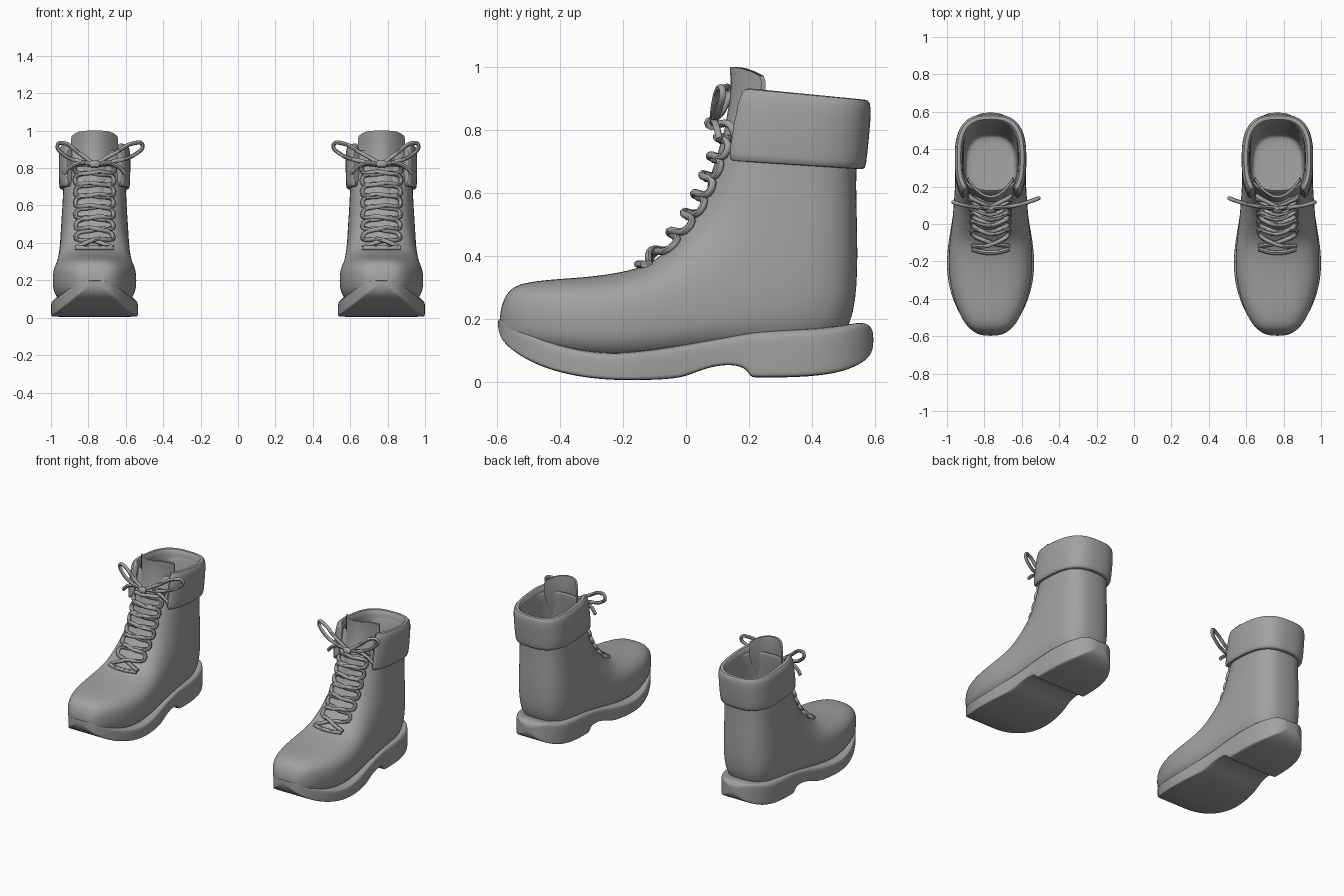
import bpy, bmesh, math

cube = bpy.data.objects.get("Cube")
if cube:
    bpy.data.objects.remove(cube)

grey = bpy.data.materials.new("boot_grey")
grey.use_nodes = True
grey.diffuse_color = (0.36, 0.36, 0.36, 1)
grey.node_tree.nodes["Principled BSDF"].inputs["Base Color"].default_value = grey.diffuse_color

CENTRE = 0.767
made = []


def add_object(name, mesh, subdivide=0):
    """Link a mesh, give it the material and optional smoothing."""
    mesh.materials.clear()
    mesh.materials.append(grey)
    obj = bpy.data.objects.new(name, mesh)
    bpy.context.collection.objects.link(obj)
    if subdivide:
        modifier = obj.modifiers.new("smooth_surface", "SUBSURF")
        modifier.levels = modifier.render_levels = subdivide
    made.append(obj)
    return obj


def loft(name, rings, side, subdivide=0):
    """Skin a list of closed rings and cap both ends."""
    bm = bmesh.new()
    loops = [[bm.verts.new((side * (x + CENTRE), y, z)) for x, y, z in ring] for ring in rings]
    for a, b in zip(loops, loops[1:]):
        for i in range(len(a)):
            j = (i + 1) % len(a)
            bm.faces.new((a[i], a[j], b[j], b[i]))
    bm.faces.new(loops[0])
    bm.faces.new(loops[-1])
    bmesh.ops.recalc_face_normals(bm, faces=bm.faces)
    mesh = bpy.data.meshes.new(name)
    bm.to_mesh(mesh)
    bm.free()
    return add_object(name, mesh, subdivide)


def tube(name, paths, side, radius=0.012):
    """Round cords along smooth paths, turned into a mesh."""
    curve = bpy.data.curves.new(name, "CURVE")
    curve.dimensions = "3D"
    curve.bevel_depth = radius
    curve.bevel_resolution = 2
    curve.resolution_u = 6
    curve.use_fill_caps = True
    for path in paths:
        spline = curve.splines.new("BEZIER")
        spline.bezier_points.add(len(path) - 1)
        for point, (x, y, z) in zip(spline.bezier_points, path):
            point.co = (side * (x + CENTRE), y, z)
            point.handle_left_type = point.handle_right_type = "AUTO"
    helper = bpy.data.objects.new(name + "_path", curve)
    mesh = bpy.data.meshes.new_from_object(helper)
    bpy.data.objects.remove(helper)
    return add_object(name, mesh)


def super_point(angle, power):
    c, s = math.cos(angle), math.sin(angle)
    return (math.copysign(abs(c) ** (2 / power), c), math.copysign(abs(s) ** (2 / power), s))


# Upper sections from toe to rim: top y, top z, bottom y, bottom z, half width
OUTER = [
    (-.592, .2, -.592, .17, .03), (-.588, .24, -.588, .15, .07),
    (-.567, .288, -.567, .12, .105), (-.53, .312, -.53, .1, .14),
    (-.45, .324, -.45, .08, .182), (-.35, .33, -.34, .06, .213),
    (-.25, .34, -.22, .05, .227), (-.15, .36, -.08, .06, .222),
    (-.09, .39, .06, .08, .208), (-.03, .45, .2, .09, .198),
    (.03, .53, .38, .09, .19), (.06, .59, .52, .13, .186),
    (.085, .65, .548, .3, .18), (.105, .7, .545, .5, .172),
    (.125, .75, .54, .66, .168), (.15, .84, .55, .8, .166),
    (.17, .9, .565, .875, .166)]
# Lining sections from rim down to the insole
INNER = [
    (.185, .9, .55, .875, .15), (.17, .8, .525, .78, .147),
    (.14, .65, .5, .5, .145), (.12, .4, .49, .3, .143),
    (.11, .23, .48, .21, .14), (.13, .22, .46, .2, .12)]


def upper_ring(ty, tz, by, bz, half):
    ring = []
    for i in range(28):
        u, v = super_point(math.tau * i / 28, 2.8)
        t = (v + 1) / 2
        ring.append((half * u, by + (ty - by) * t, bz + (tz - bz) * t))
    return ring


def front(z):
    """Y of the shaft's front line at height z."""
    for a, b in zip(OUTER[6:], OUTER[7:]):
        if z <= b[1]:
            return a[0] + (b[0] - a[0]) * (z - a[1]) / (b[1] - a[1])
    return OUTER[-1][0]


# Sole stations: y, bottom z, top z, half width
SOLE = [
    (-.598, .17, .2, .03), (-.588, .135, .197, .075), (-.56, .105, .18, .11),
    (-.5, .065, .152, .155), (-.42, .033, .12, .196), (-.32, .012, .097, .226),
    (-.22, .004, .09, .235), (-.12, .005, .1, .229), (-.01, .01, .117, .21),
    (.05, .04, .128, .2), (.13, .057, .142, .193), (.19, .046, .154, .19),
    (.205, .014, .157, .19), (.22, .013, .16, .19), (.32, .013, .166, .19),
    (.42, .018, .17, .182), (.5, .032, .178, .155), (.555, .056, .19, .112),
    (.585, .08, .18, .072), (.596, .11, .155, .03)]
HALF_SECTION = [(.5, 0), (.97, 0), (1, .04), (1, .5), (1, .85), (.95, 1), (.5, 1)]
SECTION = HALF_SECTION + [(-u, v) for u, v in reversed(HALF_SECTION)]

# Folded cuff cross-section: outward offset, height fraction
CUFF = [(.016, 0), (.022, .03), (.024, .5), (.024, .9), (.012, 1),
        (-.01, 1), (-.02, .92), (-.02, .5), (-.018, .03), (-.01, 0)]


def cuff_ring(angle):
    u, v = super_point(angle, 2.8)
    ring = []
    for out, h in CUFF:
        y0, y1 = .095 + .045 * h, .55 + .018 * h
        y = (y0 + y1) / 2 + v * ((y1 - y0) / 2 + out)
        z = .69 + .228 * h - .015 * v - .006 * h * v
        ring.append((u * (.168 + out), y, z))
    return ring


def tongue_ring(z, y, half, droop):
    xs = [half * i / 6 for i in range(-6, 7)]
    outside = [(x, y + 6.3 * x * x, z - droop * (x / half) ** 4) for x in xs]
    inside = [(x * .96, py + .013, pz) for x, py, pz in reversed(outside)]
    return outside + inside


def lace_point(x, z, lift):
    return (x, front(z) + 2 * x * x - .85 * lift, z + .5 * lift)


def bow_path(points, scale):
    return [(x * scale, .085 + .8 * (x * scale) ** 2, z) for x, z in points]


ROWS = 7
LOOP = [(0, .82), (.09, .885), (.16, .932), (.197, .925), (.165, .872), (.08, .836), (0, .82)]
END = [(0, .82), (.07, .828), (.13, .805), (.165, .77)]

for side, prefix in ((1, "left_"), (-1, "right_")):
    loft(prefix + "boot_upper", [upper_ring(*row) for row in OUTER + INNER], side, 2)

    loft(prefix + "sole", [[(u * half, y, low + (high - low) * v) for u, v in SECTION]
                           for y, low, high, half in SOLE], side, 2)

    # Cuff wraps round the back and stays open over the laces
    gap = math.radians(44)
    start, sweep = -math.pi / 2 + gap, math.tau - 2 * gap
    loft(prefix + "cuff", [cuff_ring(start + sweep * i / 40) for i in range(41)], side, 1)

    loft(prefix + "tongue", [
        tongue_ring(.62, .067, .1, 0), tongue_ring(.7, .093, .11, 0),
        tongue_ring(.8, .122, .12, 0), tongue_ring(.9, .14, .125, 0),
        tongue_ring(.96, .141, .125, .005), tongue_ring(1, .14, .122, .028)], side)

    # Two crossing laces and the bar that starts them
    laces = []
    for hand in (1, -1):
        path = []
        for i in range(ROWS + 1):
            z = .37 + .06 * i
            x = (.1 + .001 * i) * hand * (-1) ** i
            path.append(lace_point(x, z, .01))
            path.append(lace_point(0, z + .03, .036 if hand > 0 else .022))
        path[-1] = (0, .09, .82)
        laces.append(path)
    laces.append([lace_point(x, .365, .016) for x in (-.1, -.05, 0, .05, .1)])
    tube(prefix + "laces", laces, side)

    # Bow: the inner loop is longer than the outer one
    tube(prefix + "bow", [bow_path(LOOP, 1), bow_path(LOOP, -1.3),
                          bow_path(END, 1), bow_path(END, -1)], side, .011)
    tube(prefix + "bow_knot", [[(-.02, .083, .818), (0, .077, .822), (.02, .083, .818)]], side, .02)

# Smooth shading with sharp edges kept
bpy.ops.object.select_all(action="DESELECT")
for obj in made:
    obj.select_set(True)
bpy.context.view_layer.objects.active = made[0]
bpy.ops.object.shade_smooth_by_angle(angle=math.radians(45))
